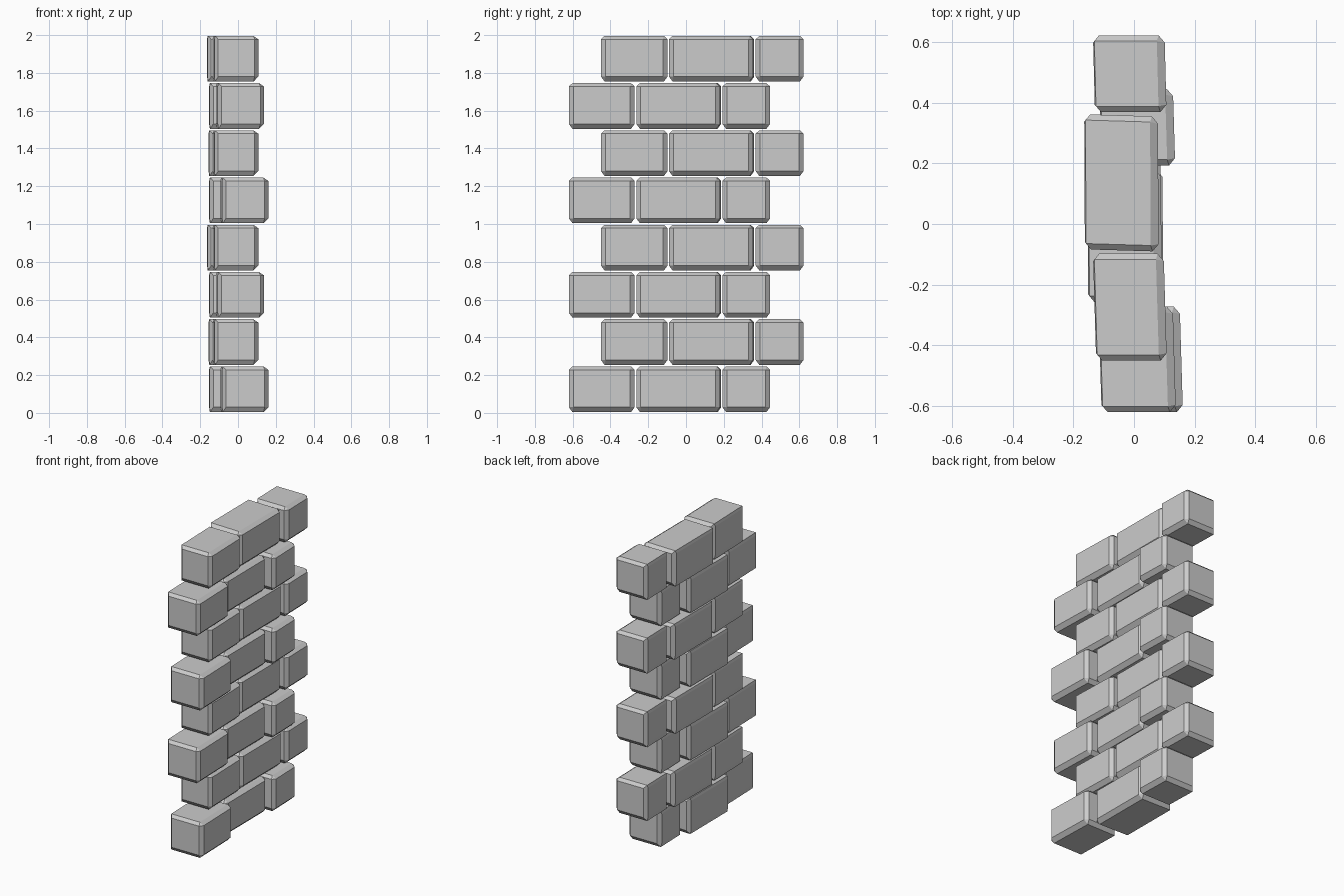
import bpy, bmesh

if "Cube" in bpy.data.objects:
    bpy.data.objects.remove(bpy.data.objects["Cube"])

ROW_H = 0.25


def brick(name, z0, y0, y1, x0, x1, lean, skew):
    """Rough-cut block: chamfered box, convex hull of three points per corner.
    lean pushes the +y end towards -x, skew slants the two end faces."""
    bm = bmesh.new()
    yc, xc = (y0 + y1) / 2, (x0 + x1) / 2
    z1 = z0 + ROW_H - 0.004
    z0 = z0 + 0.004
    for sx in (-1, 1):
        for sy in (-1, 1):
            for sz in (-1, 1):
                x, y, z = (x1 if sx > 0 else x0), (y1 if sy > 0 else y0), (z1 if sz > 0 else z0)
                bx = 0.026 if sx > 0 else 0.004      # wide chamfer on the +x face
                by = 0.024
                bz = 0.018 if sz > 0 else 0.026
                ix, iy, iz = x - sx * bx, y - sy * by, z - sz * bz
                cx = x - sx * 0.02
                for px, py, pz in ((x, iy, iz), (cx, y, iz), (ix, iy + sy * 0.005, z)):
                    qx = px - lean * (py - yc)
                    qy = py - skew * (px - xc)
                    bm.verts.new((qx, qy, pz))
    res = bmesh.ops.convex_hull(bm, input=bm.verts)
    bmesh.ops.dissolve_limit(bm, angle_limit=0.03, verts=bm.verts, edges=bm.edges)
    bmesh.ops.recalc_face_normals(bm, faces=bm.faces)
    me = bpy.data.meshes.new(name)
    bm.to_mesh(me)
    bm.free()
    ob = bpy.data.objects.new(name, me)
    bpy.context.collection.objects.link(ob)


# Courses: (y0, y1, x0, x1, lean, skew); the pattern repeats every four rows
end_a = [
    [(-0.62, -0.272, -0.089, 0.156, 0.03, 0.0),
     (-0.26, 0.183, -0.152, 0.095, 0.005, 0.03),
     (0.193, 0.445, -0.110, 0.132, 0.03, 0.0)],
    [(-0.62, -0.272, -0.112, 0.133, 0.03, 0.0),
     (-0.26, 0.183, -0.152, 0.090, 0.005, 0.03),
     (0.193, 0.445, -0.110, 0.132, 0.03, 0.0)],
]
end_b = [
    [(-0.45, -0.098, -0.130, 0.103, 0.03, 0.0),
     (-0.087, 0.358, -0.155, 0.088, 0.005, 0.03),
     (0.369, 0.622, -0.132, 0.104, 0.025, 0.0)],
    [(-0.45, -0.098, -0.130, 0.103, 0.03, 0.0),
     (-0.087, 0.358, -0.163, 0.080, 0.005, 0.03),
     (0.369, 0.622, -0.132, 0.104, 0.025, 0.0)],
]
for row in range(8):
    course = (end_a if row % 2 == 0 else end_b)[(row // 2) % 2]
    for part, spec in zip(("front_brick", "middle_brick", "back_brick"), course):
        brick(f"{part}_row_{row + 1}", row * ROW_H, *spec)
